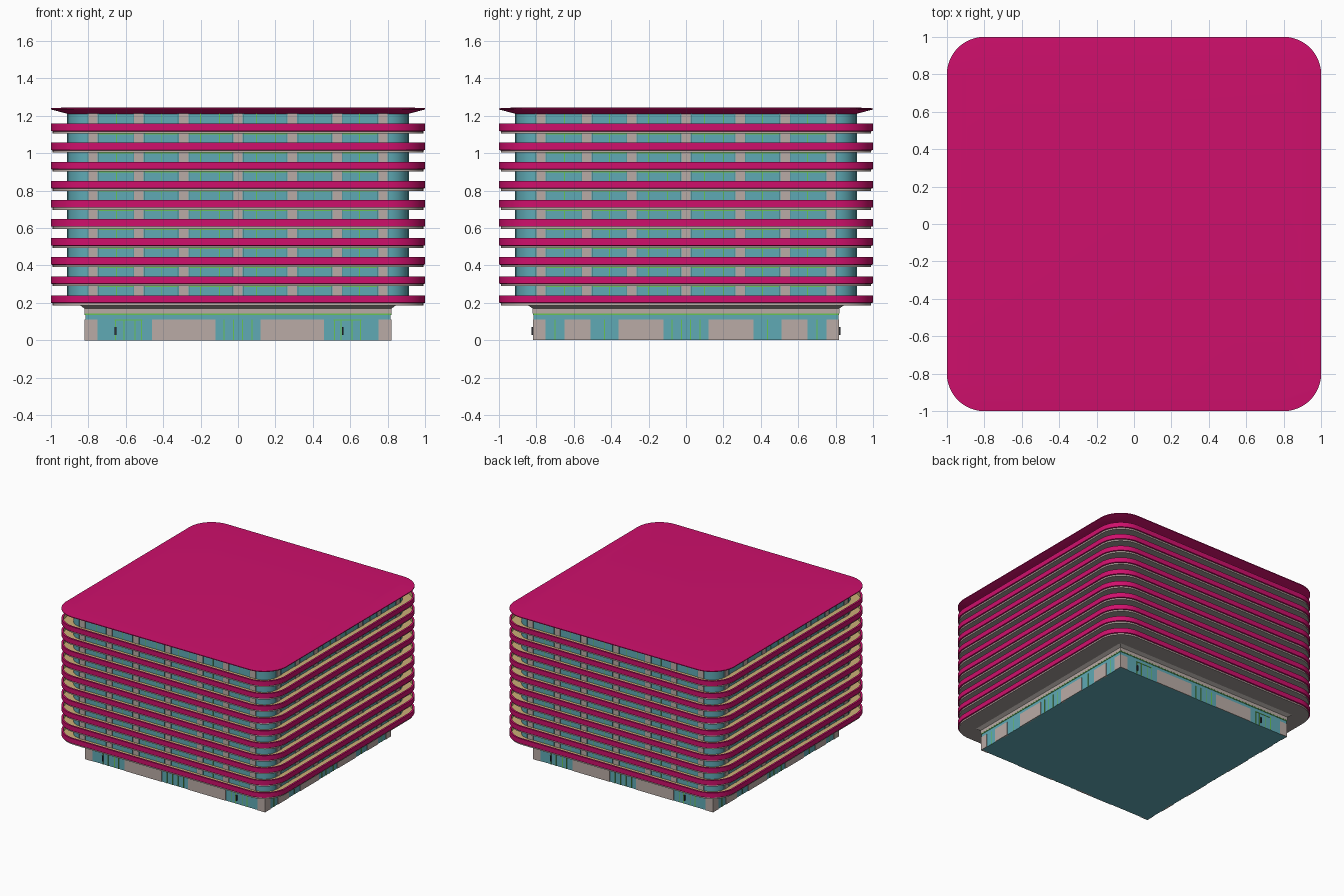
import bpy, bmesh
from math import sin, cos, pi
from mathutils import Matrix

if "Cube" in bpy.data.objects:
    bpy.data.objects.remove(bpy.data.objects["Cube"])


def mat(name, r, g, b):
    m = bpy.data.materials.new(name)
    m.diffuse_color = (r, g, b, 1)
    m.use_nodes = True
    m.node_tree.nodes["Principled BSDF"].inputs["Base Color"].default_value = m.diffuse_color
    return m


PINK = mat("pink", 0.62, 0.005, 0.15)
GLASS = mat("teal_glass", 0.115, 0.40, 0.46)
BEIGE = mat("beige", 0.49, 0.41, 0.38)
TAN = mat("tan_floor", 0.60, 0.43, 0.18)
GREEN = mat("green_trim", 0.14, 0.55, 0.09)
GREY = mat("soffit_grey", 0.36, 0.33, 0.31)
DARK = mat("dark_metal", 0.03, 0.03, 0.035)


def finish(name, bm, mats, smooth=False):
    bmesh.ops.recalc_face_normals(bm, faces=bm.faces)
    me = bpy.data.meshes.new(name)
    bm.to_mesh(me)
    bm.free()
    for m in mats:
        me.materials.append(m)
    ob = bpy.data.objects.new(name, me)
    bpy.context.collection.objects.link(ob)
    if smooth:
        bpy.ops.object.select_all(action='DESELECT')
        ob.select_set(True)
        bpy.context.view_layer.objects.active = ob
        bpy.ops.object.shade_smooth_by_angle(angle=0.5)
    return ob


def outline(h, z, rounded, n=12):
    """Square outline of half-width h, corners concentric with the outer radius."""
    if not rounded:
        return [(h, h, z), (-h, h, z), (-h, -h, z), (h, -h, z)]
    c, r = 0.8, h - 0.8
    pts = []
    for k, (sx, sy) in enumerate([(1, 1), (-1, 1), (-1, -1), (1, -1)]):
        for i in range(n + 1):
            a = (k + i / n) * pi / 2
            pts.append((sx * c + r * cos(a), sy * c + r * sin(a), z))
    return pts


def sweep(name, profile, mats, closed=False, rounded=True):
    """Loft outlines through (half-width, z) pairs; one material per strip."""
    bm = bmesh.new()
    rings = [[bm.verts.new(p) for p in outline(h, z, rounded)] for h, z in profile]
    slots = list(dict.fromkeys(mats))
    count = len(rings) if closed else len(rings) - 1
    for j in range(count):
        a, b = rings[j], rings[(j + 1) % len(rings)]
        for i in range(len(a)):
            k = (i + 1) % len(a)
            bm.faces.new((a[i], a[k], b[k], b[i])).material_index = slots.index(mats[j])
    if not closed:
        bm.faces.new(rings[0]).material_index = slots.index(mats[0])
        bm.faces.new(rings[-1]).material_index = slots.index(mats[-1])
    return finish(name, bm, slots, rounded)


def facade(name, boxes, face, material, turns):
    """Thin boxes (x centre, width, z0, z1, projection) on the chosen sides."""
    bm = bmesh.new()
    for t in turns:
        rot = Matrix.Rotation(t * pi / 2, 4, 'Z')
        for x, w, z0, z1, d in boxes:
            m = (rot @ Matrix.Translation((x, -face - d / 2 + 0.005, (z0 + z1) / 2))
                 @ Matrix.Diagonal((w, d + 0.01, z1 - z0, 1)))
            bmesh.ops.create_cube(bm, size=1, matrix=m)
    return finish(name, bm, [material])


ALL, FRONT_BACK, SIDES = (0, 1, 2, 3), (0, 2), (1, 3)
STEP, FLOORS = 0.102, 10

# Ground floor: glass box, beige fascia and flared soffit
sweep("ground_floor_glass", [(0.815, 0), (0.815, 0.142)], [GLASS], rounded=False)
sweep("ground_floor_fascia", [(0.82, 0.142), (0.82, 0.17), (0.845, 0.187)],
      [BEIGE, GREY], rounded=False)


def spans(pairs, z0, z1):
    out = []
    for a, b in pairs:
        for s in (1, -1):
            out.append((s * (a + b) / 2, b - a, z0, z1, 0.004))
    return out


facade("front_back_wall_panels", spans([(0.12, 0.46), (0.75, 0.819)], 0, 0.11),
       0.815, BEIGE, FRONT_BACK)
facade("side_wall_panels", spans([(0.12, 0.36), (0.51, 0.65), (0.75, 0.819)], 0, 0.11),
       0.815, BEIGE, SIDES)

# Ground floor trim and door frames
facade("ground_floor_transom", [(0, 1.638, 0.136, 0.142, 0.004)], 0.815, GREEN, ALL)
facade("door_frames", [(s * x, 0.006, 0, 0.11, 0.003)
                       for x in (0.025, 0.075, 0.515, 0.55, 0.61, 0.655) for s in (1, -1)]
       + [(s * 0.585, 0.15, 0.105, 0.11, 0.003) for s in (1, -1)],
       0.815, GREEN, FRONT_BACK)
facade("side_window_frames", [(s * x, 0.006, 0, 0.11, 0.003)
                              for x in (0.025, 0.075, 0.435, 0.70) for s in (1, -1)],
       0.815, GREEN, SIDES)
facade("door_handles", [(x, 0.01, 0.028, 0.072, 0.01) for x in (-0.655, 0.56)],
       0.815, DARK, FRONT_BACK)

# Upper glazed core
sweep("glazed_core", [(0.91, 0.19), (0.91, 1.215)], [GLASS])

# Balcony rings: slab with tan floor and pink parapet
for f in range(FLOORS):
    z = 0.187 + f * STEP
    sweep("balcony_%02d" % (f + 1),
          [(0.80 + 0.005, z), (0.99, z), (0.99, z + 0.012), (1.0, z + 0.014),
           (1.0, z + 0.053), (0.985, z + 0.053), (0.985, z + 0.022), (0.805, z + 0.022)],
          [GREY, BEIGE, PINK, PINK, PINK, TAN, TAN, GREY], closed=True)

# Facade columns and mullions on every storey
columns, mullions, joints = [], [], []
for f in range(FLOORS):
    z0 = 0.209 + f * STEP
    z1 = 0.187 + (f + 1) * STEP + (0.026 if f == FLOORS - 1 else 0)
    columns += [(x, 0.05, z0, z1, 0.003) for x in
                (-0.775, -0.53, -0.29, 0, 0.29, 0.53, 0.775)]
    for x in (0.1, 0.2, 0.41, 0.65):
        for s in (1, -1):
            mullions.append((s * x, 0.005, z0, z1, 0.003))
    mullions.append((0, 1.6, z1 - 0.005, z1, 0.002))
    for x in (0.03, 0.26, 0.32, 0.5, 0.56, 0.745, 0.805):
        for s in (1, -1):
            joints.append((s * x, 0.004, z0, z1, 0.004))
facade("facade_columns", columns, 0.91, BEIGE, ALL)
facade("window_mullions", mullions, 0.91, GREEN, ALL)
facade("window_joints", joints, 0.91, mat("joint_teal", 0.07, 0.25, 0.28), ALL)

# Roof plate flaring out to a thin edge
sweep("roof", [(0.91, 1.21), (1.0, 1.234), (1.0, 1.24), (0.9, 1.245)],
      [PINK, PINK, PINK])
